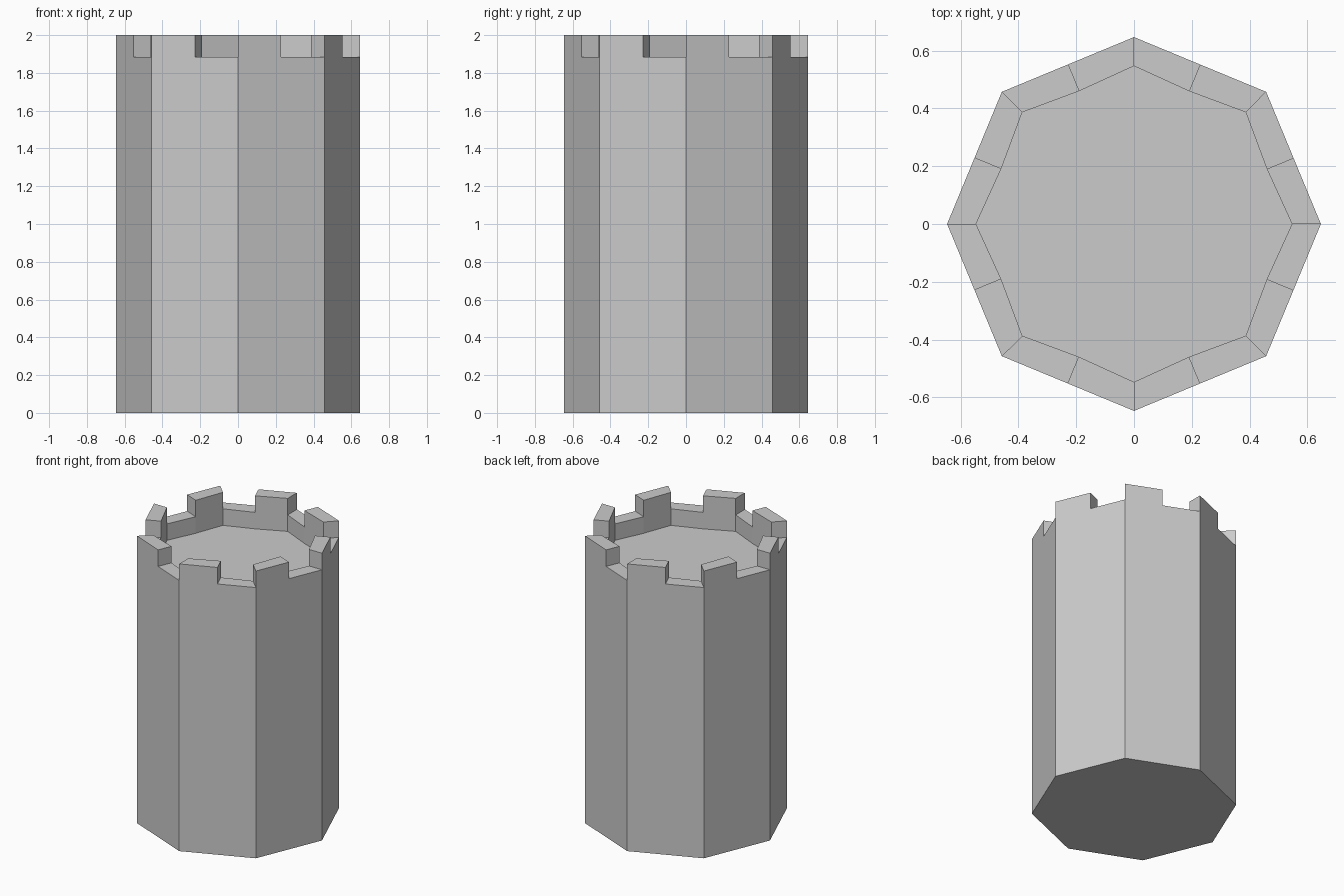
import bpy, bmesh
from math import cos, sin, pi

cube = bpy.data.objects.get("Cube")
if cube:
    bpy.data.objects.remove(cube, do_unlink=True)

SIDES = 8
N = SIDES * 2            # each side is half merlon, half gap
RADIUS = 0.647
WALL = 0.1
TOP, GAP, FLOOR = 2.0, 1.885, 1.77

stone = bpy.data.materials.new("grey_stone")
stone.use_nodes = True
stone.diffuse_color = (0.6, 0.6, 0.6, 1)
stone.node_tree.nodes["Principled BSDF"].inputs["Base Color"].default_value = stone.diffuse_color

bm = bmesh.new()
cache = {}


def vert(i, z, inner=False):
    """Shared corner of the outer octagon, or the one inset towards the axis."""
    i %= N
    key = (i, z, inner)
    if key not in cache:
        r = RADIUS * (cos(pi / SIDES) if i % 2 else 1) - (WALL if inner else 0)
        a = i * 2 * pi / N
        cache[key] = bm.verts.new((r * cos(a), r * sin(a), z))
    return cache[key]


def height(i):
    return GAP if i % 2 else TOP


# Outer walls: one stepped face per side
for i in range(0, N, 2):
    bm.faces.new([vert(i, 0), vert(i + 2, 0), vert(i + 2, GAP), vert(i + 1, GAP),
                  vert(i + 1, TOP), vert(i, TOP), vert(i, GAP)])

# Parapet: inner walls, tops and the steps between merlons and gaps
for i in range(N):
    j, h = i + 1, height(i)
    inner = [vert(j, FLOOR, True), vert(i, FLOOR, True), vert(i, GAP, True)]
    if h == TOP:
        inner += [vert(i, TOP, True), vert(j, TOP, True)]
    bm.faces.new(inner + [vert(j, GAP, True)])
    bm.faces.new([vert(i, h), vert(j, h), vert(j, h, True), vert(i, h, True)])
    step = [vert(i, GAP), vert(i, TOP), vert(i, TOP, True), vert(i, GAP, True)]
    bm.faces.new(step if h == TOP else step[::-1])

# Roof floor and base
bm.faces.new([vert(i, FLOOR, True) for i in range(N)])
bm.faces.new([vert(i, 0) for i in range(0, N, 2)][::-1])
bmesh.ops.recalc_face_normals(bm, faces=bm.faces)

mesh = bpy.data.meshes.new("castle_tower")
bm.to_mesh(mesh)
bm.free()
mesh.materials.append(stone)
tower = bpy.data.objects.new("castle_tower", mesh)
bpy.context.scene.collection.objects.link(tower)
